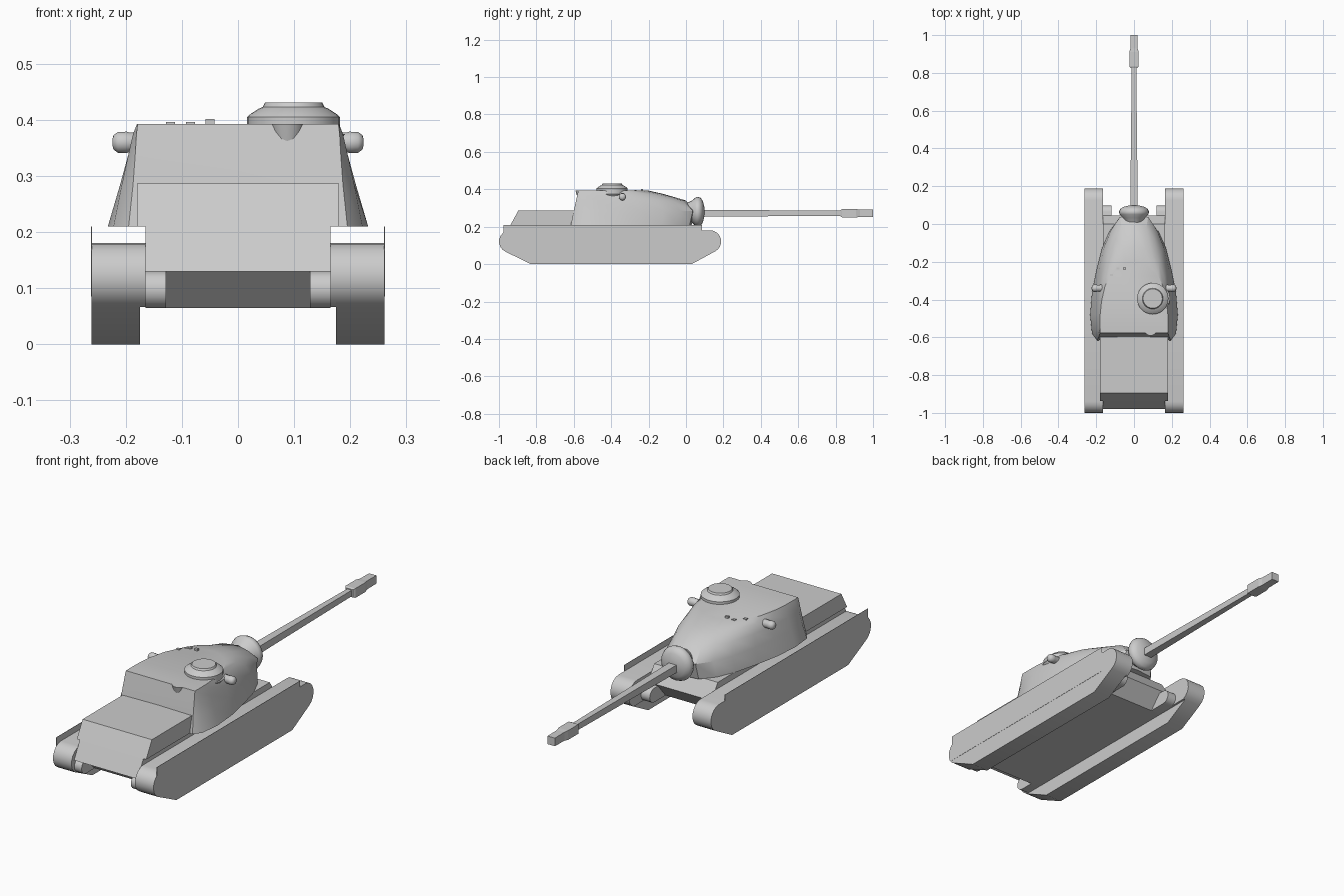
import bpy, bmesh
from math import sin, cos, pi, radians

if "Cube" in bpy.data.objects:
    bpy.data.objects.remove(bpy.data.objects["Cube"])


def finish(name, bm, smooth=None):
    bmesh.ops.remove_doubles(bm, verts=bm.verts, dist=1e-5)
    bmesh.ops.recalc_face_normals(bm, faces=bm.faces)
    me = bpy.data.meshes.new(name)
    bm.to_mesh(me)
    bm.free()
    ob = bpy.data.objects.new(name, me)
    bpy.context.collection.objects.link(ob)
    if smooth:
        bpy.ops.object.select_all(action='DESELECT')
        ob.select_set(True)
        bpy.context.view_layer.objects.active = ob
        bpy.ops.object.shade_smooth_by_angle(angle=radians(smooth))
    return ob


def loft(name, rings, smooth=None):
    """Skin a list of equal-length point rings and cap both ends."""
    bm = bmesh.new()
    vs = [[bm.verts.new(p) for p in r] for r in rings]
    n = len(vs[0])
    for a, b in zip(vs, vs[1:]):
        for i in range(n):
            j = (i + 1) % n
            bm.faces.new((a[i], a[j], b[j], b[i]))
    bm.faces.new(vs[0])
    bm.faces.new(vs[-1])
    return finish(name, bm, smooth)


def prism(name, profile, x0, x1, smooth=None):
    """Extrude a (y, z) profile along x."""
    return loft(name, [[(x, y, z) for y, z in profile] for x in (x0, x1)], smooth)


def lathe(name, prof, centre, axis, n=24, smooth=40):
    """Rings of (radius, height) around an axis through centre."""
    cx, cy, cz = centre
    rings = []
    for r, h in prof:
        ring = []
        for i in range(n):
            u, v = r * cos(2 * pi * i / n), r * sin(2 * pi * i / n)
            d = {'x': (h, u, v), 'y': (u, h, v), 'z': (u, v, h)}[axis]
            ring.append((cx + d[0], cy + d[1], cz + d[2]))
        rings.append(ring)
    return loft(name, rings, smooth)


def arc(cy, cz, r, a0, a1, n=8):
    return [(cy + r * cos(radians(a0 + (a1 - a0) * i / n)),
             cz + r * sin(radians(a0 + (a1 - a0) * i / n))) for i in range(n + 1)]


def mirror(ob):
    m = ob.modifiers.new('mirror', 'MIRROR')
    m.use_axis = (True, False, False)
    return ob


# Tracks: outer belt, slightly wider upper run, and thin side skirt
ends = arc(0.128, 0.121, 0.06, -65, 90) + arc(-0.94, 0.121, 0.06, 90, 245)
mirror(prism('track', [(-0.83, 0), (0.03, 0)] + ends, 0.175, 0.261, 30))
mirror(prism('track_inner_edge', ends, 0.165, 0.175, 30))
mirror(prism('side_skirt', [(-0.975, 0.085), (0.085, 0.085), (0.085, 0.21), (-0.975, 0.21)],
             0.2605, 0.262))

# Wheel hubs beside the hull at both ends
mirror(prism('front_hub', arc(0.065, 0.098, 0.033, -90, 90) + [(-0.1, 0.131), (-0.1, 0.065)],
             0.12, 0.165, 30))
mirror(prism('rear_hub', arc(-0.945, 0.098, 0.033, 90, 270) + [(-0.85, 0.065), (-0.85, 0.131)],
             0.128, 0.165, 30))

# Hull: lower tub and raised engine deck
prism('lower_hull', [(-0.88, 0.065), (-0.95, 0.13), (-0.98, 0.13), (-0.938, 0.21),
                     (0.0, 0.21), (0.045, 0.14), (-0.02, 0.065)], -0.165, 0.165)
prism('engine_deck', [(-0.938, 0.21), (-0.896, 0.287), (-0.56, 0.287), (-0.56, 0.21)],
      -0.18, 0.18)

# Turret: half outlines (front centre to rear centre) lofted upward
outlines = [
    (0.21, [(0, .03), (.08, .02), (.13, -.04), (.17, -.13), (.20, -.25),
            (.222, -.36), (.232, -.48), (.222, -.58), (.195, -.616), (0, -.606)]),
    (0.285, [(0, .05), (.075, .037), (.12, -.03), (.157, -.12), (.187, -.25),
             (.204, -.36), (.21, -.48), (.207, -.565), (.187, -.60), (0, -.595)]),
    (0.34, [(0, .0), (.065, -.02), (.105, -.075), (.142, -.15), (.172, -.26),
            (.188, -.36), (.195, -.48), (.195, -.56), (.183, -.588), (0, -.586)]),
    (0.375, [(0, -.12), (.055, -.13), (.095, -.155), (.132, -.205), (.162, -.29),
             (.179, -.38), (.185, -.48), (.187, -.55), (.181, -.58), (0, -.579)]),
    (0.393, [(0, -.20), (.05, -.21), (.092, -.235), (.128, -.275), (.154, -.33),
             (.172, -.41), (.179, -.48), (.18, -.54), (.179, -.576), (0, -.576)]),
]
rings = []
for z, half in outlines:
    full = half + [(-x, y) for x, y in half[-2:0:-1]]
    rings.append([(x, y, z) for x, y in full])
loft('turret', rings, 32)

# Cupola and the casting bulges beneath it
lathe('cupola', [(.083, -.02), (.083, .012), (.076, .018), (.062, .027), (.055, .03),
                 (.051, .038)], (.099, -.395, .393), 'z', 28, 30)
lathe('cupola_side_bulge', [(.03, -.12), (.06, -.05), (.083, -.018)],
      (.108, -.395, .393), 'z', 20)
lathe('rear_bulge', [(.008, -.085), (.02, -.05), (.034, 0)], (.088, -.557, .393), 'z', 16)

# Rangefinder ends on the turret cheeks
mirror(lathe('rangefinder', [(.02, -.05), (.018, .022), (.0195, .026), (.019, .042),
                             (.013, .05), (.004, .052)], (.172, -.34, .36), 'x', 14, 50))

# Small roof periscopes
for x, y, h in ((-.12, -.27, .003), (-.085, -.235, .003), (-.05, -.235, .009)):
    prism('periscope', [(y - .006, .385), (y + .006, .385), (y + .006, .393 + h),
                        (y - .006, .393 + h)], x - .008, x + .008)

# Mantlet: flattened rounded disc
lathe('mantlet', [(.045, -.06), (.06, -.03), (.076, -.012), (.08, 0), (.074, .016),
                  (.055, .028), (.03, .034), (.02, .036)], (0, .063, .28), 'y', 24, 50)


# Square gun barrel and two-step muzzle brake
def square_bar(name, steps):
    loft(name, [[(sx * w, y, .272 + sz * h) for sx, sz in ((1, 1), (-1, 1), (-1, -1), (1, -1))]
                for y, w, h in steps])


square_bar('gun_barrel', [(.08, .02, .018), (.45, .016, .016), (.84, .012, .014)])
square_bar('muzzle_brake', [(.826, .019, .018), (.835, .025, .022), (.91, .025, .022),
                            (.93, .019, .02), (1.0, .019, .019)])
